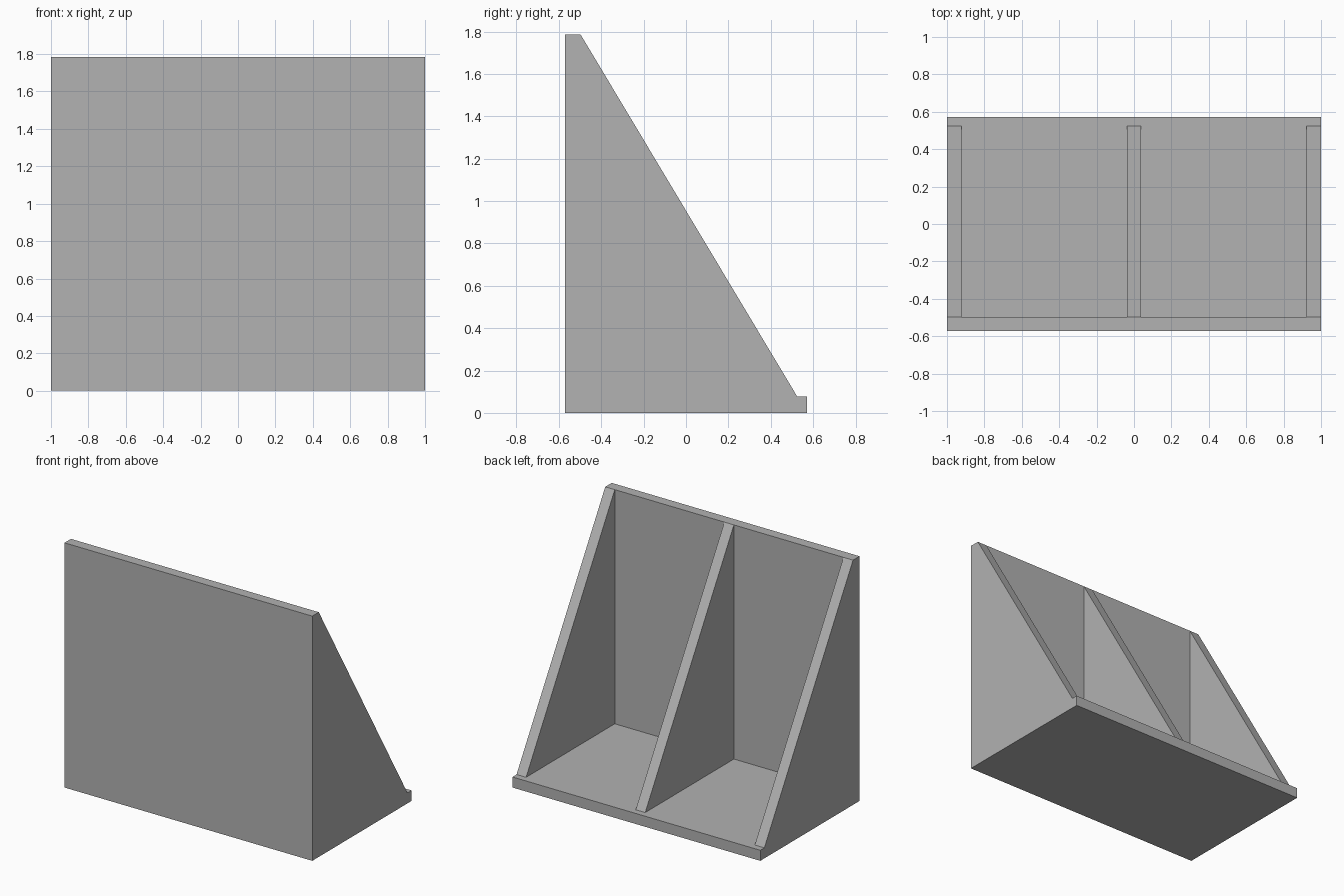
import bpy
import bmesh
import math

cube = bpy.data.objects.get("Cube")
if cube:
    bpy.data.objects.remove(cube, do_unlink=True)

# Overall sizes
HALF_X, HALF_Y, HEIGHT = 1.0, 0.572, 1.785
BASE_TOP, WALL_BACK = 0.077, -0.497
RIB_END, RIB_WIDTH = 0.525, 0.077

grey = bpy.data.materials.new("plain_grey")
grey.use_nodes = True
colour = (0.445, 0.445, 0.445, 1.0)
grey.diffuse_color = colour
grey.node_tree.nodes["Principled BSDF"].inputs["Base Color"].default_value = colour


def extrude_profile(name, profile, x_start, x_end):
    """Extrude a (y, z) outline along x into a solid object."""
    bm = bmesh.new()
    face = bm.faces.new([bm.verts.new((x_start, y, z)) for y, z in profile])
    result = bmesh.ops.extrude_face_region(bm, geom=[face])
    moved = [v for v in result["geom"] if isinstance(v, bmesh.types.BMVert)]
    bmesh.ops.translate(bm, verts=moved, vec=(x_end - x_start, 0, 0))
    bmesh.ops.recalc_face_normals(bm, faces=bm.faces)
    mesh = bpy.data.meshes.new(name)
    bm.to_mesh(mesh)
    bm.free()
    mesh.materials.append(grey)
    obj = bpy.data.objects.new(name, mesh)
    bpy.context.collection.objects.link(obj)
    return obj


# Upright wall and base plate as one angle section
bracket = extrude_profile("angle_bracket", [
    (-HALF_Y, 0), (HALF_Y, 0), (HALF_Y, BASE_TOP),
    (WALL_BACK, BASE_TOP), (WALL_BACK, HEIGHT), (-HALF_Y, HEIGHT),
], -HALF_X, HALF_X)

# Three triangular ribs, welded to the angle section
rib_profile = [(WALL_BACK, BASE_TOP), (RIB_END, BASE_TOP), (WALL_BACK, HEIGHT)]
edge = HALF_X - RIB_WIDTH / 2
for label, x in (("right", -edge), ("middle", 0), ("left", edge)):
    rib = extrude_profile(label + "_rib", rib_profile,
                          x - RIB_WIDTH / 2, x + RIB_WIDTH / 2)
    rib.hide_render = True
    rib.hide_set(True)
    weld = bracket.modifiers.new(label + "_weld", "BOOLEAN")
    weld.operation = "UNION"
    weld.solver = "EXACT"
    weld.object = rib

# Bake the welds, remove the helper ribs and merge flush faces
graph = bpy.context.evaluated_depsgraph_get()
welded = bpy.data.meshes.new_from_object(bracket.evaluated_get(graph))
bracket.modifiers.clear()
bracket.data = welded
for obj in [o for o in bpy.data.objects if o.name.endswith("_rib")]:
    bpy.data.objects.remove(obj, do_unlink=True)

bm = bmesh.new()
bm.from_mesh(welded)
bmesh.ops.remove_doubles(bm, verts=bm.verts, dist=0.0001)
bmesh.ops.dissolve_limit(bm, angle_limit=math.radians(1),
                         verts=bm.verts, edges=bm.edges)
bm.to_mesh(welded)
bm.free()
